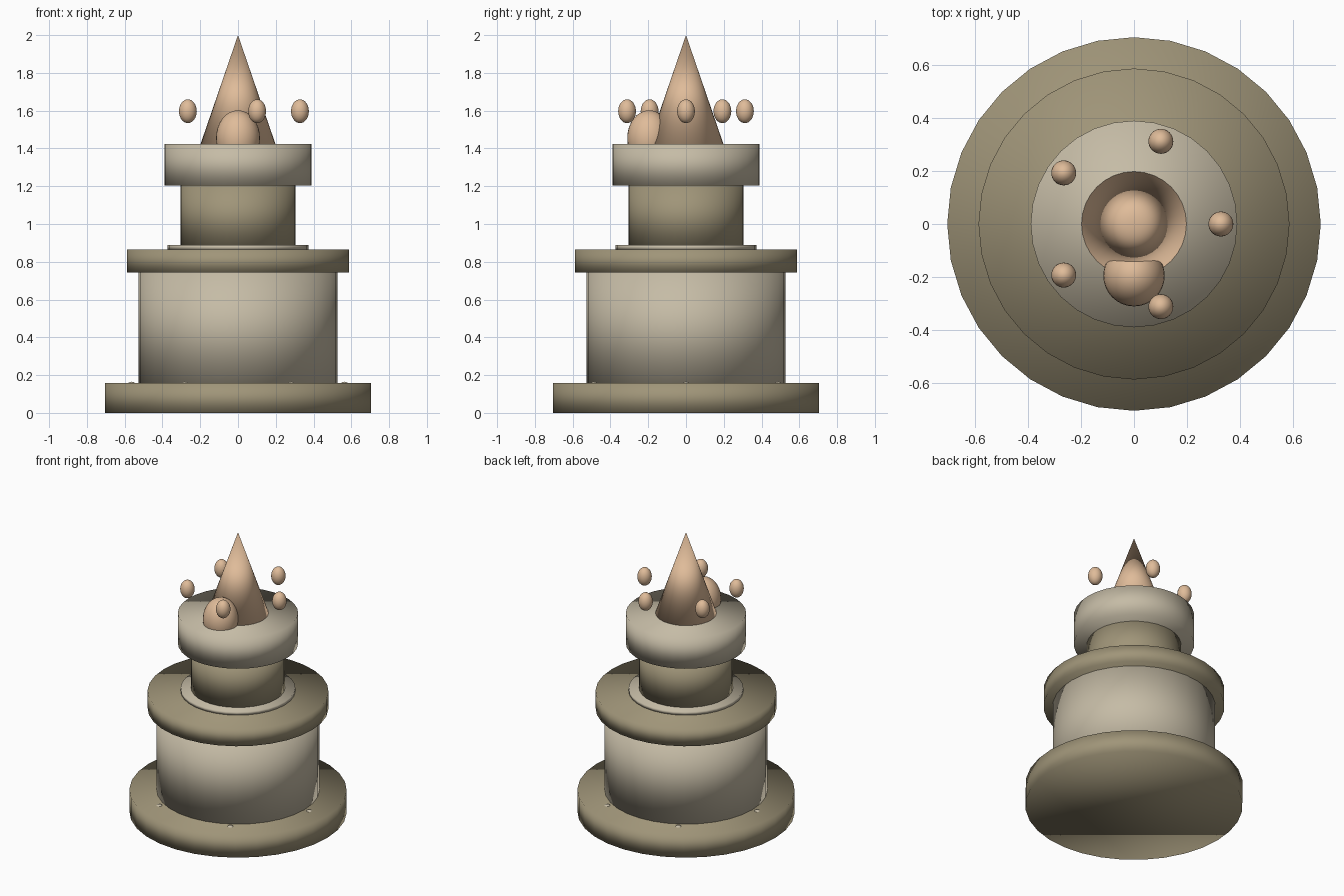
import bpy
from math import cos, sin, tau

cube = bpy.data.objects.get("Cube")
if cube:
    bpy.data.objects.remove(cube, do_unlink=True)


def make_material(name, rgb):
    mat = bpy.data.materials.new(name)
    mat.use_nodes = True
    mat.diffuse_color = (*rgb, 1)
    mat.node_tree.nodes["Principled BSDF"].inputs["Base Color"].default_value = (*rgb, 1)
    return mat


light_stone = make_material("light stone", (0.56, 0.50, 0.38))
dark_stone = make_material("dark stone", (0.35, 0.30, 0.19))
peach = make_material("peach", (0.74, 0.50, 0.32))


def finish(name, mat):
    # Shading runs smoothly over the rims as well as the sides
    obj = bpy.context.object
    obj.name = name
    obj.data.materials.append(mat)
    bpy.ops.object.shade_smooth()
    return obj


def drum(name, radius, bottom, top, mat):
    bpy.ops.mesh.primitive_cylinder_add(vertices=32, radius=radius, depth=top - bottom,
                                        location=(0, 0, (bottom + top) / 2))
    return finish(name, mat)


def ellipsoid(name, location, size, mat):
    bpy.ops.mesh.primitive_uv_sphere_add(segments=32, ring_count=16, radius=1, location=location)
    bpy.context.object.scale = size
    return finish(name, mat)


def ring_of(name, count, radius, z, size, mat):
    for i in range(count):
        a = tau * i / count
        ellipsoid(f"{name}_{i + 1}", (radius * cos(a), radius * sin(a), z), size, mat)


# Stacked round tiers
drum("base", 0.705, 0, 0.157, dark_stone)
drum("body", 0.528, 0.157, 0.742, light_stone)
drum("ledge", 0.587, 0.742, 0.864, dark_stone)
drum("collar", 0.372, 0.864, 0.888, light_stone)
drum("neck", 0.305, 0.888, 1.205, dark_stone)
drum("crown", 0.39, 1.205, 1.424, light_stone)

# Studs barely rising from the base
ring_of("stud", 6, 0.563, 0.14, (0.025, 0.025, 0.025), light_stone)

# Pointed spire with a dome set into its front
bpy.ops.mesh.primitive_cone_add(vertices=32, radius1=0.198, radius2=0, depth=0.576,
                                location=(0, 0, 1.712))
finish("spire", peach)
ellipsoid("front_dome", (0, -0.195, 1.455), (0.116, 0.116, 0.147), peach)

# Floating beads around the spire
ring_of("bead", 5, 0.328, 1.597, (0.047, 0.047, 0.063), peach)
